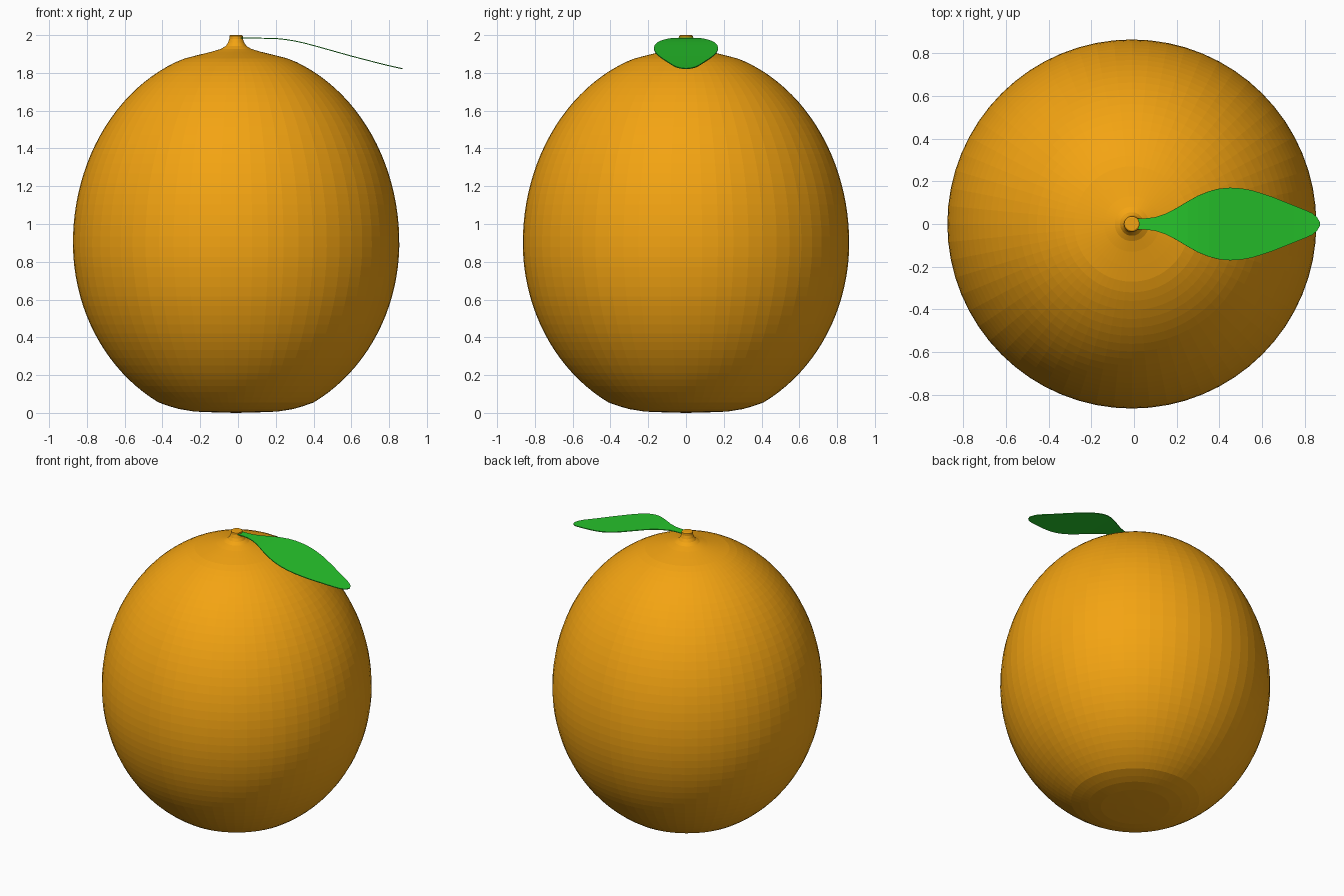
import bpy, bmesh, math

if "Cube" in bpy.data.objects:
    bpy.data.objects.remove(bpy.data.objects["Cube"])

def material(name, rgb):
    m = bpy.data.materials.new(name)
    m.diffuse_color = (*rgb, 1)
    m.use_nodes = True
    m.node_tree.nodes["Principled BSDF"].inputs["Base Color"].default_value = m.diffuse_color
    return m

def make_object(name, bm, mat):
    bmesh.ops.recalc_face_normals(bm, faces=bm.faces)
    me = bpy.data.meshes.new(name)
    bm.to_mesh(me)
    bm.free()
    me.materials.append(mat)
    ob = bpy.data.objects.new(name, me)
    bpy.context.collection.objects.link(ob)
    return ob

orange = material("orange_peel", (0.90, 0.37, 0.006))
green = material("leaf_green", (0.02, 0.56, 0.025))

# Fruit with its stem: one lathed profile (radius, height)
CX, R, MID = -0.01, 0.864, 0.90
LOW, HIGH = 0.96, 1.03           # half heights of lower and upper ellipse
profile = [(0.12, 0.003), (0.22, 0.007), (0.30, 0.02), (0.35, 0.034)]
a0 = -math.acos(0.41 / R)
a1 = math.acos(0.36 / R)
N = 40
for i in range(N + 1):
    a = a0 + (a1 - a0) * i / N
    profile.append((R * math.cos(a), MID + (LOW if a < 0 else HIGH) * math.sin(a)))
profile += [(0.32, 1.857), (0.27, 1.877), (0.20, 1.895), (0.13, 1.912), (0.08, 1.927),
            (0.055, 1.942), (0.043, 1.96), (0.036, 1.98), (0.036, 1.996), (0.03, 2.0)]

SEG = 64
bm = bmesh.new()
rings = []
for r, z in profile:
    rings.append([bm.verts.new((CX + r * math.cos(2 * math.pi * k / SEG),
                                r * math.sin(2 * math.pi * k / SEG), z)) for k in range(SEG)])
for lo, hi in zip(rings, rings[1:]):
    for k in range(SEG):
        n = (k + 1) % SEG
        bm.faces.new((lo[k], lo[n], hi[n], hi[k]))
for ring, z in ((rings[0], 0.0), (rings[-1], 2.0)):
    c = bm.verts.new((CX, 0, z))
    for k in range(SEG):
        bm.faces.new((ring[k], ring[(k + 1) % SEG], c))
make_object("fruit_with_stem", bm, orange)

# Leaf: rows of (x, half width, height) along a drooping midrib
rows = [(0.01, 0.026, 1.984), (0.06, 0.027, 1.984), (0.10, 0.032, 1.984), (0.15, 0.049, 1.983),
        (0.20, 0.075, 1.982), (0.25, 0.105, 1.977), (0.30, 0.133, 1.969), (0.35, 0.153, 1.958),
        (0.40, 0.166, 1.945), (0.45, 0.17, 1.931), (0.50, 0.167, 1.917), (0.55, 0.158, 1.903),
        (0.60, 0.143, 1.889), (0.65, 0.126, 1.876), (0.70, 0.106, 1.863), (0.75, 0.086, 1.850),
        (0.80, 0.066, 1.838), (0.835, 0.05, 1.830), (0.858, 0.03, 1.825), (0.87, 0.006, 1.822)]
bm = bmesh.new()
strips = [[bm.verts.new((x, w * t, z)) for t in (-1, -0.5, 0, 0.5, 1)] for x, w, z in rows]
for a, b in zip(strips, strips[1:]):
    for k in range(4):
        bm.faces.new((a[k], b[k], b[k + 1], a[k + 1]))
leaf = make_object("leaf", bm, green)
solid = leaf.modifiers.new("thickness", 'SOLIDIFY')
solid.thickness = 0.005
solid.offset = 0
